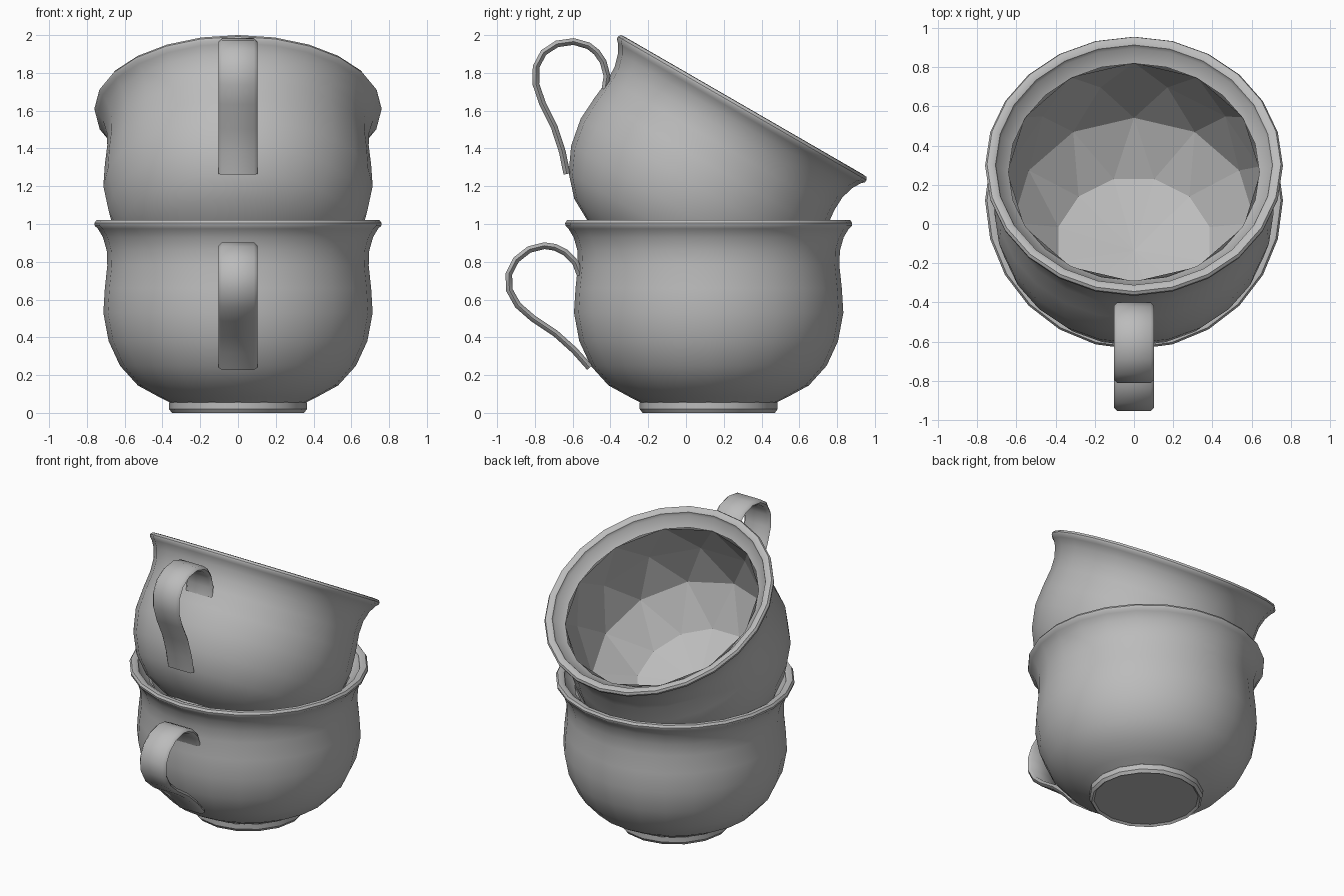
import bpy, bmesh, math
from mathutils import Matrix, Vector

cube = bpy.data.objects.get("Cube")
if cube:
    bpy.data.objects.remove(cube, do_unlink=True)

mat = bpy.data.materials.new("grey porcelain")
mat.use_nodes = True
grey = (0.5, 0.5, 0.5, 1)
mat.diffuse_color = grey
mat.node_tree.nodes["Principled BSDF"].inputs["Base Color"].default_value = grey


def make_object(name, bm, matrix, smooth=True, angle=40, fix=True):
    if fix:
        bmesh.ops.recalc_face_normals(bm, faces=bm.faces[:])
    mesh = bpy.data.meshes.new(name)
    bm.to_mesh(mesh)
    bm.free()
    mesh.materials.append(mat)
    ob = bpy.data.objects.new(name, mesh)
    bpy.context.collection.objects.link(ob)
    ob.matrix_world = matrix
    if smooth:
        bpy.ops.object.select_all(action='DESELECT')
        ob.select_set(True)
        bpy.context.view_layer.objects.active = ob
        bpy.ops.object.shade_smooth_by_angle(angle=math.radians(angle))
    return ob


def ring(bm, r, z, n, offset=0.0):
    return [bm.verts.new((r * math.cos(math.tau * (i + offset) / n),
                          r * math.sin(math.tau * (i + offset) / n), z))
            for i in range(n)]


def bridge(bm, a, b):
    n = len(a)
    for i in range(n):
        j = (i + 1) % n
        bm.faces.new((a[i], a[j], b[j], b[i]))


def lathe(profile, n):
    bm = bmesh.new()
    rings = [ring(bm, r, z, n) for r, z in profile]
    for a, b in zip(rings, rings[1:]):
        bridge(bm, a, b)
    return bm, rings


# outer wall from foot to rolled lip, ending inside at the neck
BODY = [(0.35, 0.05), (0.42, 0.085), (0.53, 0.145), (0.625, 0.25), (0.685, 0.38),
        (0.713, 0.53), (0.705, 0.66), (0.692, 0.78), (0.695, 0.86), (0.715, 0.93),
        (0.742, 0.975), (0.758, 0.99), (0.76, 1.005), (0.75, 1.02), (0.727, 1.022),
        (0.707, 1.012), (0.70, 0.99), (0.64, 0.94)]
# foot ring with a shallow hollow below
FOOT = [(0.35, 0.07), (0.365, 0.055), (0.365, 0.02), (0.35, 0.0), (0.335, 0.012)]
# coarse inside bowl
BOWL = [(0.645, 0.94), (0.66, 0.70), (0.62, 0.42), (0.40, 0.2)]
# handle centre line as (y, z)
HANDLE = [(-0.68, 0.73), (-0.705, 0.795), (-0.76, 0.85), (-0.815, 0.877), (-0.87, 0.885),
          (-0.95, 0.865), (-1.02, 0.81), (-1.058, 0.735), (-1.055, 0.65),
          (-1.01, 0.57), (-0.93, 0.5), (-0.81, 0.42), (-0.71, 0.33), (-0.63, 0.24)]
# strap cross-section as (across, thickness)
SECTION = [(0.102, 0), (0.085, 0.018), (-0.085, 0.018),
           (-0.102, 0), (-0.085, -0.018), (0.085, -0.018)]


def make_cup(label, matrix):
    bm, _ = lathe(BODY, 24)
    bmesh.ops.recalc_face_normals(bm, faces=bm.faces[:])
    make_object(label + "_body", bm, matrix, fix=False)

    bm, rings = lathe(FOOT, 16)
    bm.faces.new(rings[-1])
    make_object(label + "_foot", bm, matrix, angle=30)

    # staggered facets, facing the inside
    bm = bmesh.new()
    n = 12
    rings = [ring(bm, r, z, n, k * 0.5) for k, (r, z) in enumerate(BOWL)]
    for a, b in zip(rings, rings[1:]):
        for i in range(n):
            j = (i + 1) % n
            bm.faces.new((a[i], a[j], b[i]))
            bm.faces.new((a[j], b[j], b[i]))
    centre = bm.verts.new((0, 0, 0.14))
    for i in range(n):
        bm.faces.new((rings[-1][i], rings[-1][(i + 1) % n], centre))
    bmesh.ops.recalc_face_normals(bm, faces=bm.faces[:])
    bm.normal_update()
    if sum(f.normal.dot(f.calc_center_median() - Vector((0, 0, 0.6))) for f in bm.faces) > 0:
        bmesh.ops.reverse_faces(bm, faces=bm.faces[:])
    make_object(label + "_inside", bm, matrix, smooth=False, fix=False)

    # strap handle swept along its centre line
    bm = bmesh.new()
    pts = [Vector((0, y, z)) for y, z in HANDLE]
    loops = []
    for i, p in enumerate(pts):
        tangent = (pts[min(i + 1, len(pts) - 1)] - pts[max(i - 1, 0)]).normalized()
        side = Vector((1, 0, 0))
        normal = tangent.cross(side)
        loops.append([bm.verts.new(p + side * u + normal * v) for u, v in SECTION])
    for a, b in zip(loops, loops[1:]):
        bridge(bm, a, b)
    bm.faces.new(loops[0])
    bm.faces.new(loops[-1])
    make_object(label + "_handle", bm, matrix, angle=50)


make_cup("lower_cup", Matrix.Translation((0, 0.12, 0)))
make_cup("upper_cup", Matrix.Translation((0, -0.205, 0.742))
         @ Matrix.Rotation(math.radians(-30), 4, 'X'))
